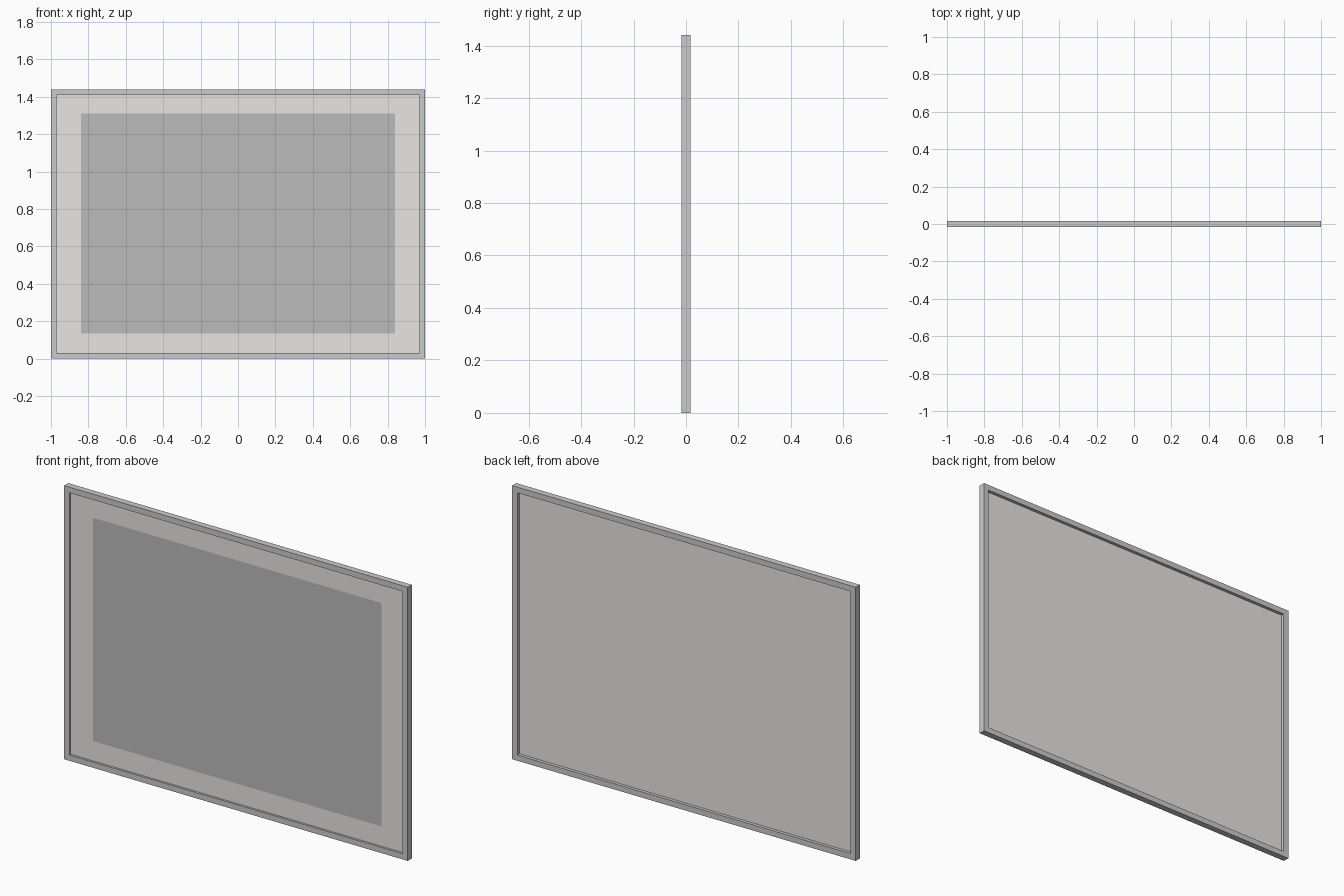
import bpy, bmesh

if "Cube" in bpy.data.objects:
    bpy.data.objects.remove(bpy.data.objects["Cube"])

W, H, D, BORDER = 1.0, 1.44, 0.017, 0.03


def rect(hw, z0, z1, y):
    return [(-hw, y, z0), (hw, y, z0), (hw, y, z1), (-hw, y, z1)]


def make(name, verts, faces, color=None):
    mesh = bpy.data.meshes.new(name)
    mesh.from_pydata(verts, [], faces)
    bm = bmesh.new()
    bm.from_mesh(mesh)
    if len(faces) > 1:
        bmesh.ops.recalc_face_normals(bm, faces=bm.faces)
    bm.to_mesh(mesh)
    bm.free()
    obj = bpy.data.objects.new(name, mesh)
    bpy.context.collection.objects.link(obj)
    if color:
        mat = bpy.data.materials.new(name + "_color")
        mat.diffuse_color = (*color, 1)
        mat.use_nodes = True
        mat.node_tree.nodes["Principled BSDF"].inputs["Base Color"].default_value = mat.diffuse_color
        mesh.materials.append(mat)
    return obj


# Frame: a rectangular section swept round four mitred corners
rings = [rect(W, 0, H, -D), rect(W, 0, H, D),
         rect(W - BORDER, BORDER, H - BORDER, D),
         rect(W - BORDER, BORDER, H - BORDER, -D)]
verts = [v for r in rings for v in r]
faces = [(4 * r + i, 4 * r + (i + 1) % 4,
          4 * ((r + 1) % 4) + (i + 1) % 4, 4 * ((r + 1) % 4) + i)
         for r in range(4) for i in range(4)]
make("frame", verts, faces)

# Mat board: thin panel recessed inside the frame
y0, y1 = -0.006, 0.0
verts = [v for y in (y0, y1) for v in rect(W - BORDER, BORDER, H - BORDER, y)]
faces = [(0, 1, 2, 3), (7, 6, 5, 4)]
faces += [(i, i + 4, (i + 1) % 4 + 4, (i + 1) % 4) for i in range(4)]
make("mat_board", verts, faces, (0.8, 0.79, 0.75))

# Picture: flat sheet on the front of the mat board
make("picture", rect(0.84, 0.135, 1.31, y0 - 0.001), [(0, 1, 2, 3)], (0.5, 0.5, 0.5))
